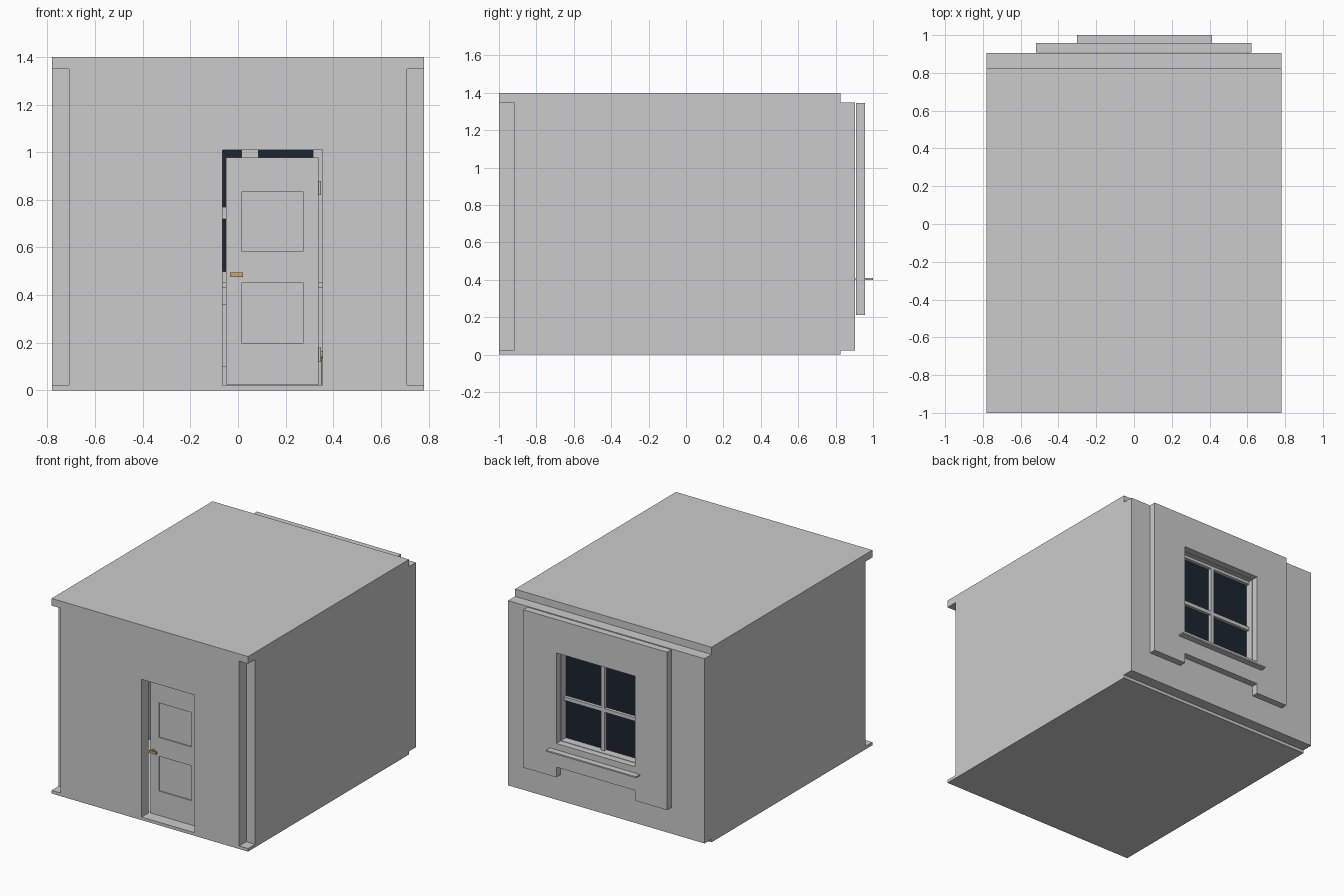
import bpy, bmesh, math
from mathutils import Matrix

if "Cube" in bpy.data.objects:
    bpy.data.objects.remove(bpy.data.objects["Cube"])


def material(name, rgb):
    m = bpy.data.materials.new(name)
    m.diffuse_color = (*rgb, 1)
    m.use_nodes = True
    m.node_tree.nodes["Principled BSDF"].inputs["Base Color"].default_value = m.diffuse_color
    return m


NAVY = material("dark_glass", (0.012, 0.018, 0.03))
BRASS = material("brass", (0.6, 0.38, 0.17))


def finish(name, bm, mat=None):
    bmesh.ops.recalc_face_normals(bm, faces=bm.faces)
    me = bpy.data.meshes.new(name)
    bm.to_mesh(me)
    bm.free()
    ob = bpy.data.objects.new(name, me)
    bpy.context.collection.objects.link(ob)
    if mat:
        me.materials.append(mat)
    return ob


def prism(name, pts, y0, y1, mat=None):
    """Extrude an x-z outline from y0 to y1."""
    bm = bmesh.new()
    f = bm.faces.new([bm.verts.new((x, y0, z)) for x, z in pts])
    r = bmesh.ops.extrude_face_region(bm, geom=[f])
    verts = [v for v in r["geom"] if isinstance(v, bmesh.types.BMVert)]
    bmesh.ops.translate(bm, verts=verts, vec=(0, y1 - y0, 0))
    return finish(name, bm, mat)


def box(name, x0, x1, y0, y1, z0, z1, mat=None):
    return prism(name, [(x0, z0), (x1, z0), (x1, z1), (x0, z1)], y0, y1, mat)


def rod(name, loc, radius, length, axis, mat=None):
    bm = bmesh.new()
    bmesh.ops.create_cone(bm, cap_ends=True, segments=20, radius1=radius,
                          radius2=radius, depth=length)
    if axis != "Z":
        rot = Matrix.Rotation(math.pi / 2, 3, "Y" if axis == "X" else "X")
        bmesh.ops.rotate(bm, verts=bm.verts, matrix=rot)
    bmesh.ops.translate(bm, verts=bm.verts, vec=loc)
    for f in bm.faces:
        f.smooth = len(f.verts) == 4
    return finish(name, bm, mat)


def cut(ob, cutter):
    m = ob.modifiers.new("opening", "BOOLEAN")
    m.operation, m.solver, m.object = "DIFFERENCE", "EXACT", cutter
    cutter.hide_render = True
    cutter.hide_set(True)


# Floor and ceiling slabs
box("floor", -.78, .78, -1, .825, 0, .022)
box("ceiling", -.78, .78, -1, .825, 1.348, 1.4)

# Side walls
for side, x in (("left", -.78), ("right", .71)):
    box(side + "_wall", x, x + .07, -.92, .825, .022, 1.348)

# Front wall outline with the doorway left open at the floor
DL, DR, DT = -.065, .355, 1.01
prism("front_wall", [(-.71, .022), (DL, .022), (DL, DT), (DR, DT), (DR, .022),
                     (.71, .022), (.71, 1.348), (-.71, 1.348)], -1, -.92)

# Back wall and outer panel, both pierced by the window opening
WL, WR, WB, WT = -.267, .36, .455, 1.105
back = box("back_wall", -.78, .78, .825, .904, .022, 1.348)
panel = prism("outer_panel", [(-.52, .212), (WL, .212), (WL, .285), (WR, .285),
                              (WR, .212), (.623, .212), (.623, 1.345), (-.52, 1.345)],
              .909, .957)
window_cutter = box("window_cutter", WL, WR, .7, 1.1, WB, WT)
cut(back, window_cutter)
cut(panel, window_cutter)

# Window sill passing under the opening
sill = box("window_sill", -.303, .412, .907, 1.0, .4, .41)

# Window glass, inner frame and glazing bars
cx, cz = .05, .745
box("window_glass", WL, WR, .842, .848, WB, WT, NAVY)
for name, x in (("left", WL), ("right", WR - .045)):
    box(name + "_window_stile", x, x + .045, .815, .842, WB, WT)
for name, z in (("bottom", WB), ("top", WT - .045)):
    box(name + "_window_rail", WL + .045, WR - .045, .815, .842, z, z + .045)
box("inner_vertical_bar", cx - .035, cx + .035, .82, .842, WB + .045, WT - .045)
box("inner_horizontal_bar", WL + .045, WR - .045, .822, .841, cz - .025, cz + .025)
box("outer_vertical_bar", cx - .013, cx + .013, .848, .872, WB, WT)
box("outer_horizontal_bar", WL, WR, .848, .87, cz - .013, cz + .013)
box("outer_top_rail", WL, WR, .848, .872, WT - .02, WT)
box("inner_window_board", -.3, .41, .75, .825, .43, .455)

# Door with two recessed panels on each face
door = box("door", -.05, .337, -.92, -.89, .025, .977)
for name, z0, z1 in (("lower", .2, .45), ("upper", .585, .832)):
    for face, y0, y1 in (("front", -.95, -.912), ("rear", -.898, -.85)):
        cut(door, box(f"{name}_{face}_cutter", .015, .275, y0, y1, z0, z1))

# Lever handles on both faces
for face, y, s in (("front", -.92, -1), ("rear", -.89, 1)):
    rod(face + "_handle_stem", (-.025, y + s * .016, .485), .007, .032, "Y", BRASS)
    box(face + "_handle_lever", -.034, .02, y + s * .034 - .006, y + s * .034 + .006,
        .476, .495, BRASS)

# Hinges
for i, z in enumerate((.15, .85)):
    rod(f"hinge_{i + 1}", (.343, -.9, z), .006, .06, "Z")

# Radiator under the window, with ribs and a brass valve
box("radiator", -.27, .33, .775, .8, .1, .36)
for i in range(11):
    x = -.25 + i * .056
    box(f"radiator_rib_{i + 1}", x - .014, x + .014, .765, .775, .12, .34)
for i, x in enumerate((-.2, .26)):
    box(f"radiator_bracket_{i + 1}", x - .02, x + .02, .8, .825, .2, .26)
rod("radiator_valve", (.345, .787, .15), .015, .03, "X", BRASS)
rod("radiator_pipe", (.345, .787, .086), .008, .128, "Z")
